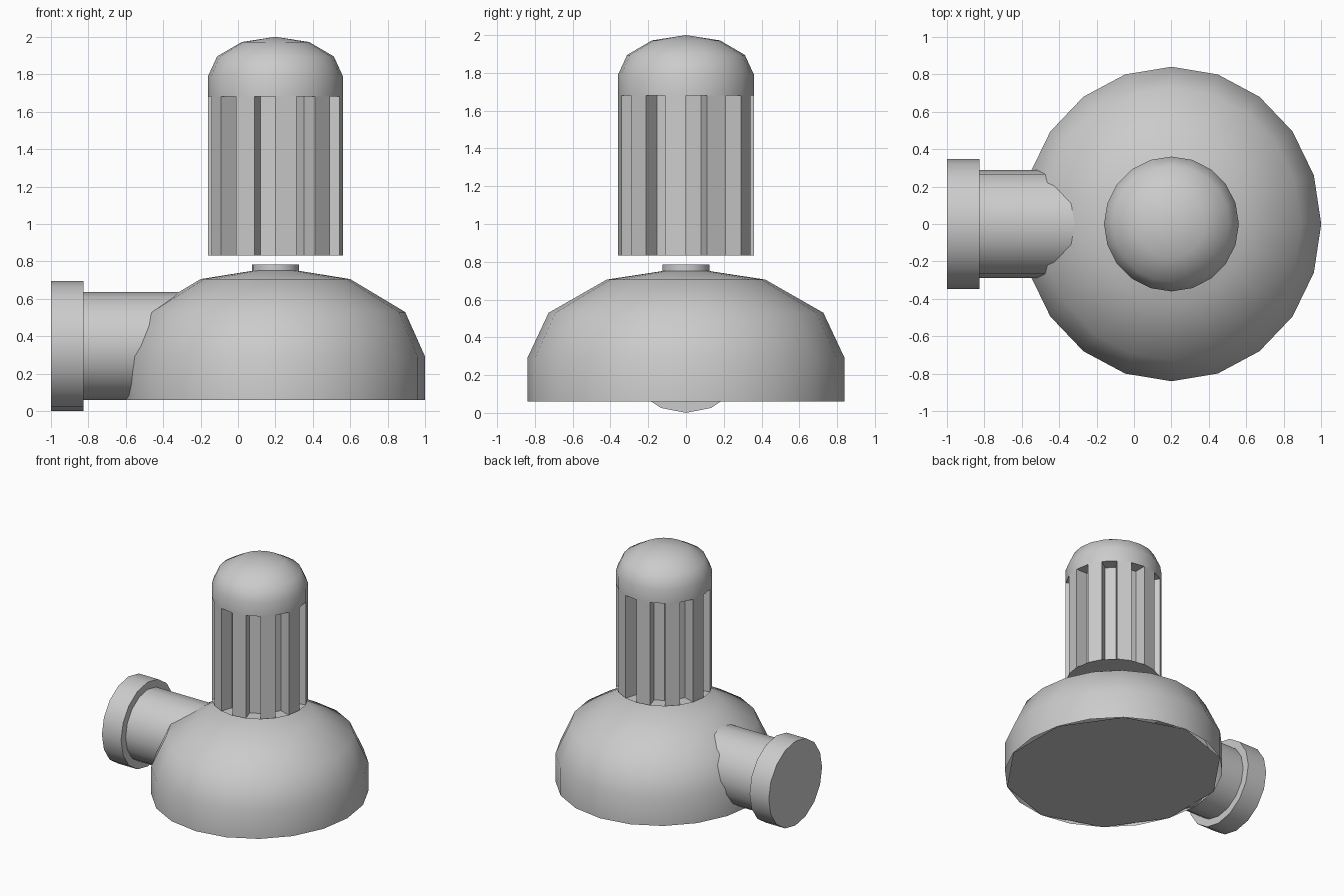
import bpy
import bmesh
from math import sin, cos, radians, tau
from mathutils import Matrix

cube = bpy.data.objects.get("Cube")
if cube:
    bpy.data.objects.remove(cube, do_unlink=True)

AXIS_X = 0.2          # shared vertical axis of base and motor
MOTOR_R = 0.36

grey = bpy.data.materials.new("plain_grey")
grey.use_nodes = True
grey.diffuse_color = (0.6, 0.6, 0.6, 1)
grey.node_tree.nodes["Principled BSDF"].inputs["Base Color"].default_value = (0.6, 0.6, 0.6, 1)


def finish(bm, name, matrix):
    bm.transform(matrix)
    mesh = bpy.data.meshes.new(name)
    bm.to_mesh(mesh)
    bm.free()
    mesh.materials.append(grey)
    obj = bpy.data.objects.new(name, mesh)
    bpy.context.collection.objects.link(obj)
    bpy.ops.object.select_all(action='DESELECT')
    obj.select_set(True)
    bpy.context.view_layer.objects.active = obj
    bpy.ops.object.shade_smooth_by_angle(angle=radians(40))
    return obj


def lathe(name, profile, sides, matrix):
    """Revolve (radius, height) points, listed bottom to top."""
    bm = bmesh.new()
    rings = []
    for r, h in profile:
        if r == 0:
            rings.append([bm.verts.new((0, 0, h))] * sides)
        else:
            rings.append([bm.verts.new((r * cos(tau * i / sides), r * sin(tau * i / sides), h))
                          for i in range(sides)])
    for low, high in zip(rings, rings[1:]):
        for i in range(sides):
            j = (i + 1) % sides
            corners = [low[i], low[j], high[j], high[i]]
            bm.faces.new(list(dict.fromkeys(corners)))
    return finish(bm, name, matrix)


def dome(radius, base, spring, height):
    """Straight wall from base to spring line, then a quarter arc."""
    arc = [(radius * cos(radians(a)), spring + height * sin(radians(a))) for a in (0, 30, 60)]
    return [(radius, base)] + arc + [(0, spring + height)]


upright = Matrix.Translation((AXIS_X, 0, 0))
oval = upright @ Matrix.Diagonal((1, 1.05, 1, 1))

# Domed base shell, its coarser floor plate and the stub shaft
lathe("base_shell", dome(0.8, 0.06, 0.29, 0.48), 20, oval)
lathe("base_floor", [(0, 0.06), (0.8, 0.06)], 10, oval @ Matrix.Rotation(radians(18), 4, 'Z'))
lathe("shaft_stub", [(0.125, 0.74), (0.125, 0.785), (0, 0.785)], 20, upright)

# Motor: bottom plate, slotted body, rounded cap
bottom = lathe("motor_bottom", [(0, 0.83), (MOTOR_R, 0.83)], 20, upright)
lathe("motor_cap", [(0, 1.68)] + dome(MOTOR_R, 1.68, 1.79, 0.21), 20, upright)

bm = bmesh.new()
outline = []
for k in range(10):
    start = 36 * k - 90
    for turn, r in ((0, MOTOR_R), (18, MOTOR_R), (18, 0.26), (36, 0.26)):
        a = radians(start + turn)
        outline.append((r * cos(a), r * sin(a)))
low = [bm.verts.new((x, y, 0.832)) for x, y in outline]
high = [bm.verts.new((x, y, 1.68)) for x, y in outline]
for i in range(len(outline)):
    j = (i + 1) % len(outline)
    bm.faces.new((low[i], low[j], high[j], high[i]))
bm.faces.new(low[::-1])
finish(bm, "motor_fins", upright)

# Slot floors: upper side of the bottom plate
lathe("slot_floor", [(MOTOR_R, 0.832), (0, 0.832)], 20, upright)

# Side outlet: pipe running into the base, with an end flange
sideways = Matrix.Translation((0, 0, 0.348)) @ Matrix.Rotation(radians(-90), 4, 'Y')
lathe("outlet_pipe", [(0.288, 0.2), (0.288, 0.85)], 16, sideways)
lathe("outlet_flange", [(0, 0.825), (0.348, 0.825), (0.348, 1), (0, 1)], 16, sideways)
